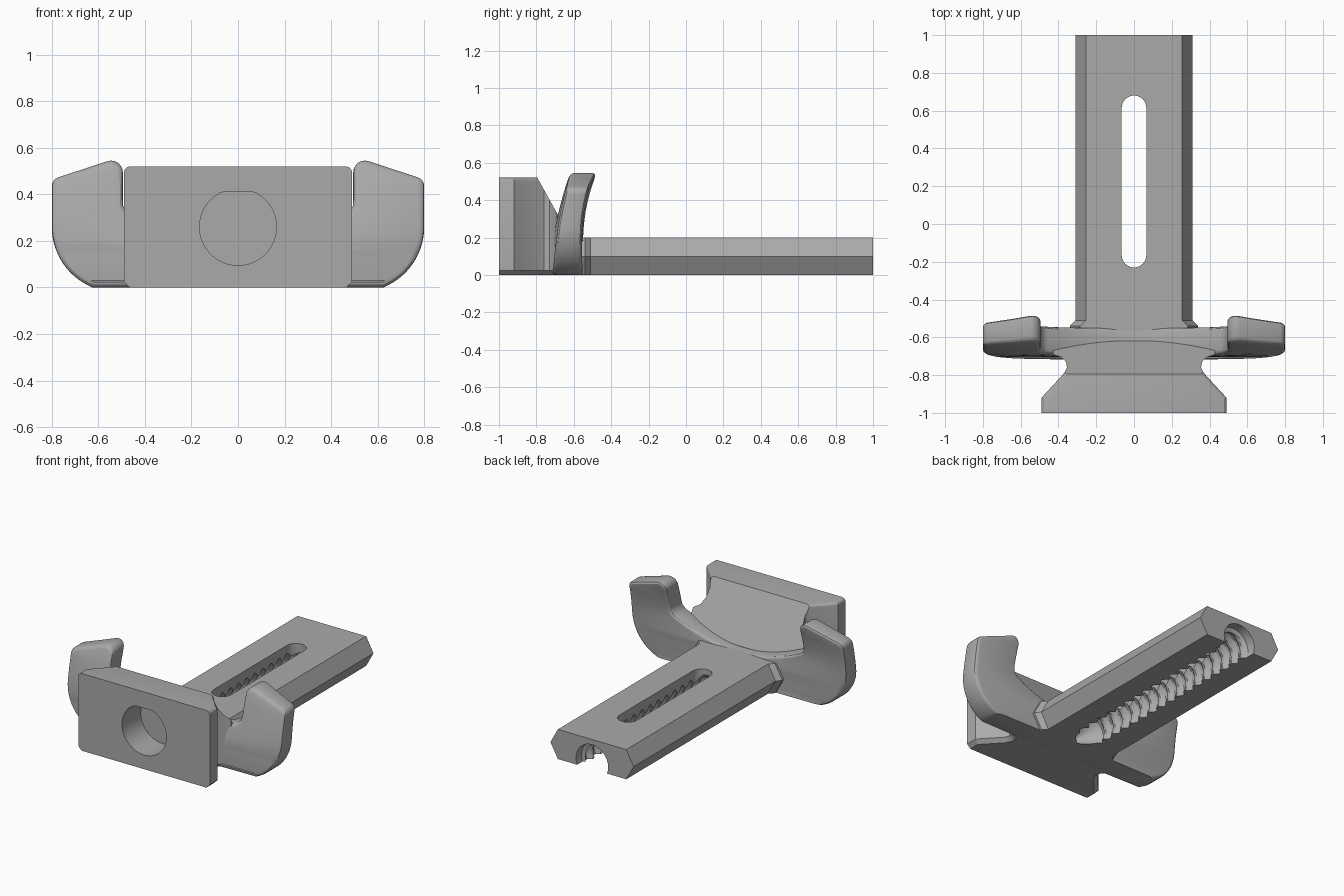
import bpy, bmesh, math
from mathutils import Vector

if "Cube" in bpy.data.objects:
    bpy.data.objects.remove(bpy.data.objects["Cube"], do_unlink=True)

GREY = (0.40, 0.40, 0.40, 1)
mat = bpy.data.materials.new("plain grey")
mat.use_nodes = True
mat.diffuse_color = GREY
mat.node_tree.nodes["Principled BSDF"].inputs["Base Color"].default_value = GREY


def prism(points, offset):
    """Closed prism from a planar outline."""
    bm = bmesh.new()
    face = bm.faces.new([bm.verts.new(p) for p in points])
    new = bmesh.ops.extrude_face_region(bm, geom=[face])["geom"]
    bmesh.ops.translate(bm, vec=offset, verts=[v for v in new if isinstance(v, bmesh.types.BMVert)])
    bmesh.ops.recalc_face_normals(bm, faces=bm.faces)
    return bm


def loft(rings):
    """Closed solid through a list of equal-sized point rings."""
    bm = bmesh.new()
    loops = [[bm.verts.new(p) for p in ring] for ring in rings]
    for a, b in zip(loops, loops[1:]):
        for i in range(len(a)):
            j = (i + 1) % len(a)
            bm.faces.new((a[i], a[j], b[j], b[i]))
    bm.faces.new(loops[0])
    bm.faces.new(loops[-1])
    bmesh.ops.recalc_face_normals(bm, faces=bm.faces)
    return bm


def finish(bm, name, cutter=False):
    bmesh.ops.recalc_face_normals(bm, faces=bm.faces)
    mesh = bpy.data.meshes.new(name)
    bm.to_mesh(mesh)
    bm.free()
    mesh.materials.append(mat)
    obj = bpy.data.objects.new(name, mesh)
    bpy.context.collection.objects.link(obj)
    obj.hide_render = cutter
    return obj


def cut(obj, *cutters):
    bpy.context.view_layer.objects.active = obj
    for c in cutters:
        mod = obj.modifiers.new("cut", "BOOLEAN")
        mod.operation, mod.solver, mod.object = "DIFFERENCE", "EXACT", c
        bpy.ops.object.modifier_apply(modifier=mod.name)


def arc(cx, cy, r, start, end, n):
    for i in range(n + 1):
        a = math.radians(start + (end - start) * i / n)
        yield cx + r * math.cos(a), cy + r * math.sin(a)


def mirrored(half):
    """Half outline on +x completed with its mirror image."""
    return half + [(-x, z) for x, z in reversed(half) if x > 0.001]


# Threaded bore cutter with a conical tip
PITCH, BORE_Z, SEG = 0.086, 0.045, 28


def bore_ring(y, radius):
    ring = []
    for i in range(SEG):
        turn = i / SEG
        r = radius
        if r is None:
            wave = abs(((y / PITCH + turn) % 1) * 2 - 1)
            r = 0.118 - 0.026 * min(1, max(0, wave * 1.8 - 0.4))
        a = turn * math.tau
        ring.append((r * math.cos(a), y, BORE_Z + r * math.sin(a)))
    return ring


steps = 126
rings = [bore_ring(-0.59, 0.002), bore_ring(-0.44, 0.1)]
rings += [bore_ring(-0.43 + 1.36 * i / steps, None) for i in range(steps + 1)]
rings += [bore_ring(0.94, 0.12), bore_ring(1.1, 0.12)]
bore = finish(loft(rings), "bore_cutter", True)

# Slot cutter
stadium = list(arc(0, 0.615, 0.065, 0, 180, 16)) + list(arc(0, -0.165, 0.065, 180, 360, 16))
slot = finish(prism([(x, y, 0.06) for x, y in stadium], (0, 0, 0.3)), "slot_cutter", True)
lower_slot = finish(prism([(x, y, -0.1) for x, y in stadium], (0, 0, 0.2)), "lower_slot_cutter", True)

# Hexagonal slide bar with a flared root


def hexagon(y, grow):
    pts = [(0.31, 0.1), (0.255, 0.2), (-0.255, 0.2), (-0.31, 0.1), (-0.255, 0), (0.255, 0)]
    return [(x + math.copysign(grow, x), y, z) for x, z in pts]


bar = finish(loft([hexagon(-0.57, 0.03), hexagon(-0.54, 0.03), hexagon(-0.51, 0), hexagon(1, 0)]), "slide_bar")
cut(bar, bore, slot, lower_slot)

# Winged cleat: outline with a sagging saddle between two horns
half = [(0.25, 0)] + list(arc(0.52, 0.26, 0.28, -68, 0, 14))
half[1] = (half[1][0], 0)
half += list(arc(0.76, 0.435, 0.04, 0, 70, 4))
half += list(arc(0.545, 0.495, 0.05, 70, 180, 6))
half += list(arc(0.435, 0.365, 0.06, 0, -60, 4))
half += [(0.44 * (1 - i / 10), 0.2 + 0.1 * (1 - i / 10) ** 2) for i in range(1, 11)]
DEPTH = 0.16
cleat_bm = prism([(x, 0, z) for x, z in mirrored(half)], (0, DEPTH, 0))
rim = [e for e in cleat_bm.edges if abs(e.verts[0].co.y - e.verts[1].co.y) < 1e-5
       and not (e.verts[0].co.z < 0.01 and e.verts[1].co.z < 0.01 and e.verts[0].co.y > 0.1)]
bmesh.ops.bevel(cleat_bm, geom=rim, offset=0.024, segments=3, profile=0.5, affect="EDGES", clamp_overlap=False)
for i in range(1, 14):
    bmesh.ops.bisect_plane(cleat_bm, geom=cleat_bm.verts[:] + cleat_bm.edges[:] + cleat_bm.faces[:],
                           plane_co=(0, 0, 0.04 * i - 0.011), plane_no=(0, 0, 1))
# Sweep the horns backwards and thin them towards the tips
for v in cleat_bm.verts:
    x, z, t = abs(v.co.x), v.co.z, v.co.y / DEPTH
    front = -0.72 + 0.34 * z * z
    back = -0.55 + 0.05 * (max(0, z - 0.18) / 0.3) ** 2
    y = front + (back - front) * t
    v.co.y = -0.6 + (y + 0.6) * (1 - 0.5 * max(0, x - 0.5))
cleat = finish(cleat_bm, "winged_cleat")
cut(cleat, bore)

# Front block: plate narrowing to a neck, with softened top and chamfered bottom
side = [(0.49, -1), (0.49, -0.92), (0.37, -0.79), (0.355, -0.76), (0.36, -0.73),
        (0.385, -0.705), (0.43, -0.69), (0.43, -0.62)]
block_bm = prism([(x, y, 0) for x, y in mirrored(side)], (0, 0, 0.52))


def side_edges(z):
    def on_side(e):
        a, b = e.verts[0].co, e.verts[1].co
        return abs(a.z - z) < 1e-4 and abs(b.z - z) < 1e-4 and a.x * b.x > 0
    return [e for e in block_bm.edges if on_side(e)]


bmesh.ops.bevel(block_bm, geom=side_edges(0.52), offset=0.025, segments=3, profile=0.5, affect="EDGES")
bmesh.ops.bevel(block_bm, geom=side_edges(0), offset=0.025, segments=1, affect="EDGES")
# Sloping back of the block
res = bmesh.ops.bisect_plane(block_bm, geom=block_bm.verts[:] + block_bm.edges[:] + block_bm.faces[:],
                             plane_co=(0, -0.795, 0.52), plane_no=Vector((0, 1.8, 1)), clear_outer=True)
rim = [e for e in res["geom_cut"] if isinstance(e, bmesh.types.BMEdge)]
bmesh.ops.holes_fill(block_bm, edges=rim, sides=0)
block = finish(block_bm, "front_block")

# Flat-topped round socket in the front
socket_pts = [(x, -1.1, min(z, 0.41)) for x, z in arc(0, 0.26, 0.165, 0, 354.375, 63)]
socket = finish(prism(socket_pts, (0, 0.3, 0)), "socket_cutter", True)
cut(block, socket)

for cutter in (bore, slot, lower_slot, socket):
    bpy.data.objects.remove(cutter, do_unlink=True)

for obj in (bar, cleat, block):
    bpy.ops.object.select_all(action="DESELECT")
    obj.select_set(True)
    bpy.context.view_layer.objects.active = obj
    bpy.ops.object.shade_smooth_by_angle(angle=math.radians(28))
